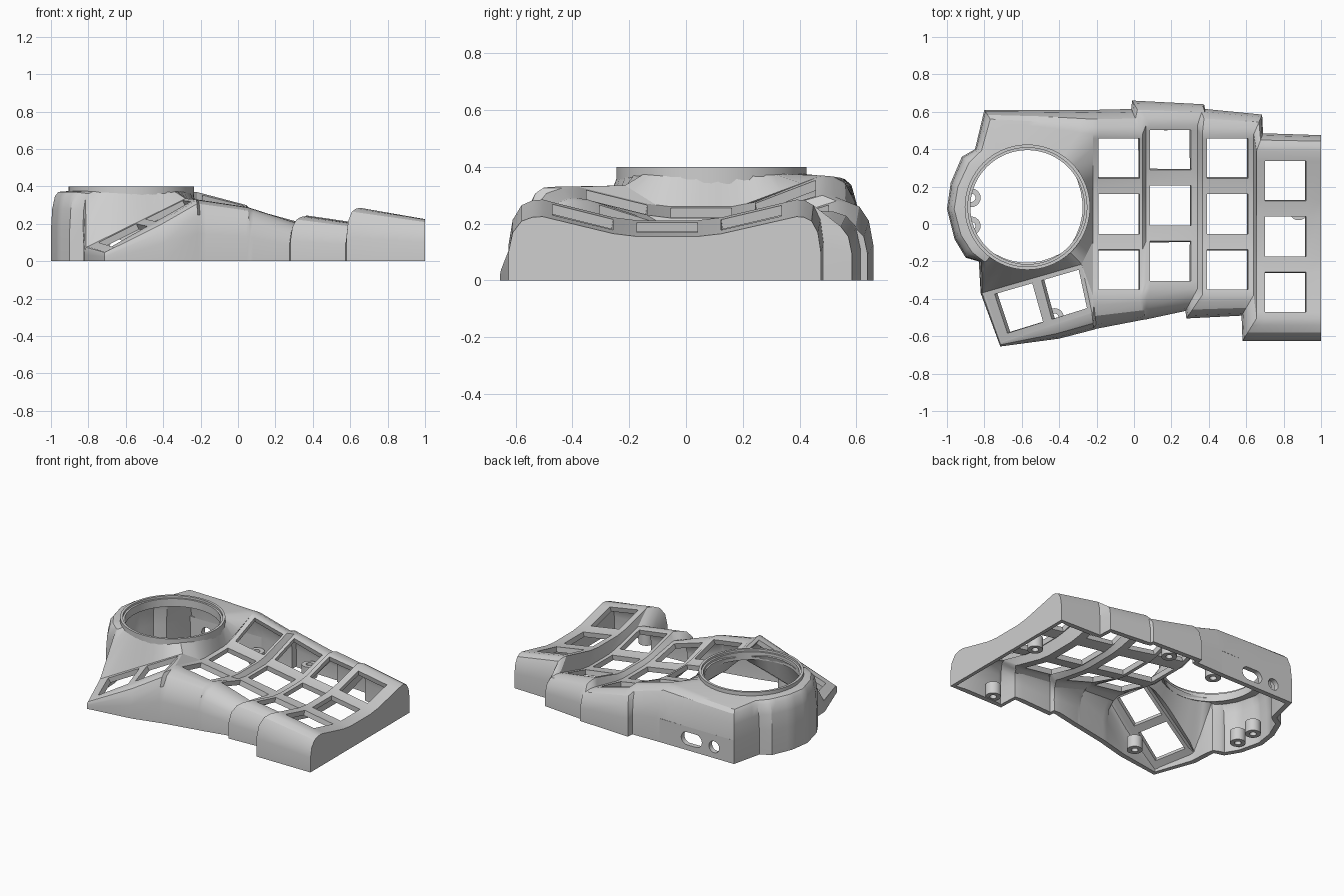
import bpy, bmesh, math
from mathutils import Vector

cube = bpy.data.objects.get("Cube")
if cube:
    bpy.data.objects.remove(cube, do_unlink=True)

SHADE = (0.62, 0.62, 0.62, 1)
grey = bpy.data.materials.new("plain light grey")
grey.use_nodes = True
grey.diffuse_color = SHADE
grey.node_tree.nodes["Principled BSDF"].inputs["Base Color"].default_value = SHADE
WALL = 0.035
UP, BACK = Vector((0, 0, 1)), Vector((0, 1, 0))


def lerp(a, b, t):
    return a + (b - a) * t


def finish(name, bm, out=None):
    """Weld, orient, add wall thickness (when out is given) and shade."""
    bmesh.ops.remove_doubles(bm, verts=bm.verts, dist=0.0005)
    bmesh.ops.recalc_face_normals(bm, faces=bm.faces)
    bm.normal_update()
    if out and sum(f.normal.dot(out) * f.calc_area() for f in bm.faces) < 0:
        bmesh.ops.reverse_faces(bm, faces=bm.faces)
    mesh = bpy.data.meshes.new(name)
    bm.to_mesh(mesh)
    bm.free()
    ob = bpy.data.objects.new(name, mesh)
    bpy.context.collection.objects.link(ob)
    mesh.materials.append(grey)
    bpy.ops.object.select_all(action="DESELECT")
    ob.select_set(True)
    bpy.context.view_layer.objects.active = ob
    if out:
        mod = ob.modifiers.new("thickness", "SOLIDIFY")
        mod.thickness, mod.offset = WALL, -1
        bpy.ops.object.modifier_apply(modifier=mod.name)
    bpy.ops.object.shade_smooth_by_angle(angle=math.radians(30))


def from_faces(name, faces, out=None):
    bm = bmesh.new()
    for f in faces:
        bm.faces.new([bm.verts.new(p) for p in f])
    finish(name, bm, out)


def strip(a, b, skip=()):
    return [(a[j], a[j + 1], b[j + 1], b[j]) for j in range(len(a) - 1) if j not in skip]


# Rounded skirt from the ground up to a crest: (inward fraction, height fraction)
SKIRT = [(0, 0), (0, 0.45), (0.12, 0.75), (0.38, 0.93), (0.7, 0.99), (1, 1)]


def skirt(ground, crest):
    g, c = Vector((*ground, 0)), Vector(crest)
    return [Vector((lerp(g.x, c.x, f), lerp(g.y, c.y, f), c.z * h)) for f, h in SKIRT]


# ---- Key plate: four finger columns lofted as one skin ----
# Edge pairs run left side, right side; x triples run front, middle, back
columns = [
    dict(x=((-0.2, -0.22, -0.22), (0.06, 0.045, -0.015)), hole=(-0.19, 0.03), y=-0.35,
         front=(-0.56, -0.51), back=(0.61, 0.615), crest=(-0.38, 0.48),
         zf=(0.33, 0.29), zm=(0.26, 0.22), zb=(0.37, 0.3)),
    dict(x=((0.065, 0.065, -0.01), (0.275, 0.34, 0.375)), hole=(0.085, 0.305), y=-0.305,
         front=(-0.51, -0.465), back=(0.66, 0.64), crest=(-0.345, 0.53),
         zf=(0.285, 0.195), zm=(0.19, 0.145), zb=(0.28, 0.205)),
    dict(x=((0.28, 0.365, 0.38), (0.575, 0.64, 0.685)), hole=(0.39, 0.61), y=-0.35,
         front=(-0.505, -0.49), back=(0.615, 0.585), crest=(-0.38, 0.48),
         zf=(0.24, 0.2), zm=(0.17, 0.13), zb=(0.245, 0.205)),
    dict(x=((0.58, 0.655, 0.69), (1, 1, 1)), hole=(0.7, 0.92), y=-0.47,
         front=(-0.625, -0.625), back=(0.485, 0.475), crest=(-0.505, 0.39),
         zf=(0.285, 0.225), zm=(0.212, 0.155), zb=(0.285, 0.225)),
]
PITCH, KEY = 0.297, 0.213


def station(c, t):
    """One cross-section of a column at fraction t of its width."""
    xf, xm, xb = (lerp(a, b, t) for a, b in zip(*c["x"]))
    front, back, zf, zm, zb = (lerp(*c[k], t) for k in ("front", "back", "zf", "zm", "zb"))
    cf, cb = c["crest"]
    rows = [c["y"] + i * PITCH for i in range(3)]
    k1, k2 = rows[1] - 0.042, rows[1] + KEY + 0.042

    def height(y):
        if y < k1:
            return lerp(zm, zf, (k1 - y) / (k1 - cf))
        return lerp(zm, zb, max(0, y - k2) / (cb - k2))

    keys = [Vector((xm, y, height(y))) for r in rows for y in (r, r + KEY)]
    return (skirt((xf, front), (xm, cf, zf)) + keys
            + skirt((xb, back), (xm, cb, zb))[::-1])


shell, last = [], None
for c in columns:
    xl, xr = c["x"][0][1], c["x"][1][1]
    ts = [0] + [(h - xl) / (xr - xl) for h in c["hole"]] + [1]
    for i, t in enumerate(ts):
        now = station(c, t)
        if last:
            shell += strip(last, now, (6, 8, 10) if i == 2 else ())
        last = now
shell.append(last)

# ---- Thumb plate: sloped panel with two key openings ----
BL, BR = Vector((-0.80, -0.365, 0.08)), Vector((-0.28, -0.215, 0.335))
FL, FR = Vector((-0.71, -0.63, 0.05)), Vector((-0.225, -0.475, 0.33))
col_front, col_bend = Vector((-0.22, -0.38, 0.33)), Vector((-0.22, -0.095, 0.26))
rows = []
for s in (0, 0.09, 0.48, 0.575, 0.96, 1):
    back, front = BL.lerp(BR, s), FL.lerp(FR, s)
    rows.append([back.lerp(front, t) for t in (0, 0.09, 0.88, 1)])
for i in range(5):
    shell += strip(rows[i], rows[i + 1], (1,) if i in (1, 3) else ())
shell += [(BR, FR, col_front), (BR, col_front, col_bend)]
rim = [((-0.82, -0.37), BL), ((-0.715, -0.655), FL), ((-0.4, -0.613), FL.lerp(FR, 0.575)),
       ((-0.215, -0.565), FR), ((-0.2, -0.56), col_front)]
walls = [skirt(g, s) for g, s in rim]
for a, b in zip(walls, walls[1:]):
    shell += strip(a, b)

# ---- Ball housing: outer wall lofted up to a round opening ----
CX, CY, R = -0.57, 0.09, 0.33
wall_pts = [((-0.22, 0.61), (-0.22, 0.48, 0.37)), ((-0.5, 0.61), (-0.5, 0.52, 0.365)),
            ((-0.8, 0.61), (-0.755, 0.54, 0.36)), ((-0.85, 0.4), (-0.8, 0.39, 0.37)),
            ((-0.92, 0.36), (-0.865, 0.315, 0.373)), ((-0.98, 0.22), (-0.925, 0.19, 0.373)),
            ((-1, 0.08), (-0.945, 0.08, 0.373)), ((-0.96, -0.08), (-0.91, -0.05, 0.373)),
            ((-0.9, -0.18), (-0.85, -0.14, 0.373)), ((-0.83, -0.2), (-0.79, -0.2, 0.365)),
            ((-0.82, -0.37), BL)]
inner_pts = [BL.lerp(BR, 0.5), BR, col_bend, (-0.22, 0.185, 0.26)]
loop = [(Vector(g), Vector(s)) for g, s in wall_pts] + [(None, Vector(s)) for s in inner_pts]
SUB = 4


def rim_point(p):
    a = math.atan2(p.y - CY, p.x - CX)
    return Vector((CX + R * math.cos(a), CY + R * math.sin(a), 0.375))


for i, (g0, s0) in enumerate(loop):
    g1, s1 = loop[(i + 1) % len(loop)]
    for k in range(SUB):
        a, b = k / SUB, (k + 1) / SUB
        p, q = s0.lerp(s1, a), s0.lerp(s1, b)
        shell.append((p, q, rim_point(q), rim_point(p)))
        if i < len(wall_pts) - 1:
            shell += strip(skirt(g0.lerp(g1, a), p), skirt(g0.lerp(g1, b), q),
                           (0,) if i < 2 else ())
from_faces("case_shell", shell, UP)


# ---- Back panel with a rounded slot and a round port ----
def oval(cx, cz, half, r):
    ring = [2 * math.pi * (i + 0.5) / 32 for i in range(32)]
    return [(cx + r * math.cos(a) + math.copysign(half, math.cos(a)), cz + r * math.sin(a)) for a in ring]


bm = bmesh.new()
edges = []
outline = [(-0.8, 0), (-0.22, 0), (-0.22, 0.165), (-0.8, 0.165)]
for ring in (outline, oval(-0.47, 0.082, 0.035, 0.045), oval(-0.645, 0.078, 0, 0.04)):
    vs = [bm.verts.new((x, 0.61, z)) for x, z in ring]
    edges += [bm.edges.new((vs[i - 1], vs[i])) for i in range(len(vs))]
bmesh.ops.triangle_fill(bm, use_beauty=True, edges=edges, normal=BACK)
finish("back_panel", bm, BACK)


# ---- Turned parts: ball ring and screw bosses ----
def lathe(name, profile, cx, cy, n):
    def ring(i):
        a = 2 * math.pi * i / n
        pts = [Vector((cx + r * math.cos(a), cy + r * math.sin(a), z)) for r, z in profile]
        return pts + pts[:1]
    from_faces(name, [f for i in range(n) for f in strip(ring(i), ring(i + 1))])


lathe("ball_ring", [(0.335, 0.34), (0.335, 0.4), (0.318, 0.4), (0.318, 0.385),
                    (0.305, 0.385), (0.305, 0.33)], CX, CY, 72)
bosses = [(-0.87, 0.14), (-0.87, -0.01), (-0.425, -0.5), (0.88, 0.07),
          (0.7, -0.56), (0.17, 0.55), (-0.22, 0.52)]
for i, (x, y) in enumerate(bosses):
    lathe(f"screw_boss_{i + 1}", [(0.05, 0.005), (0.05, 0.09), (0.022, 0.09), (0.022, 0.005)], x, y, 24)
